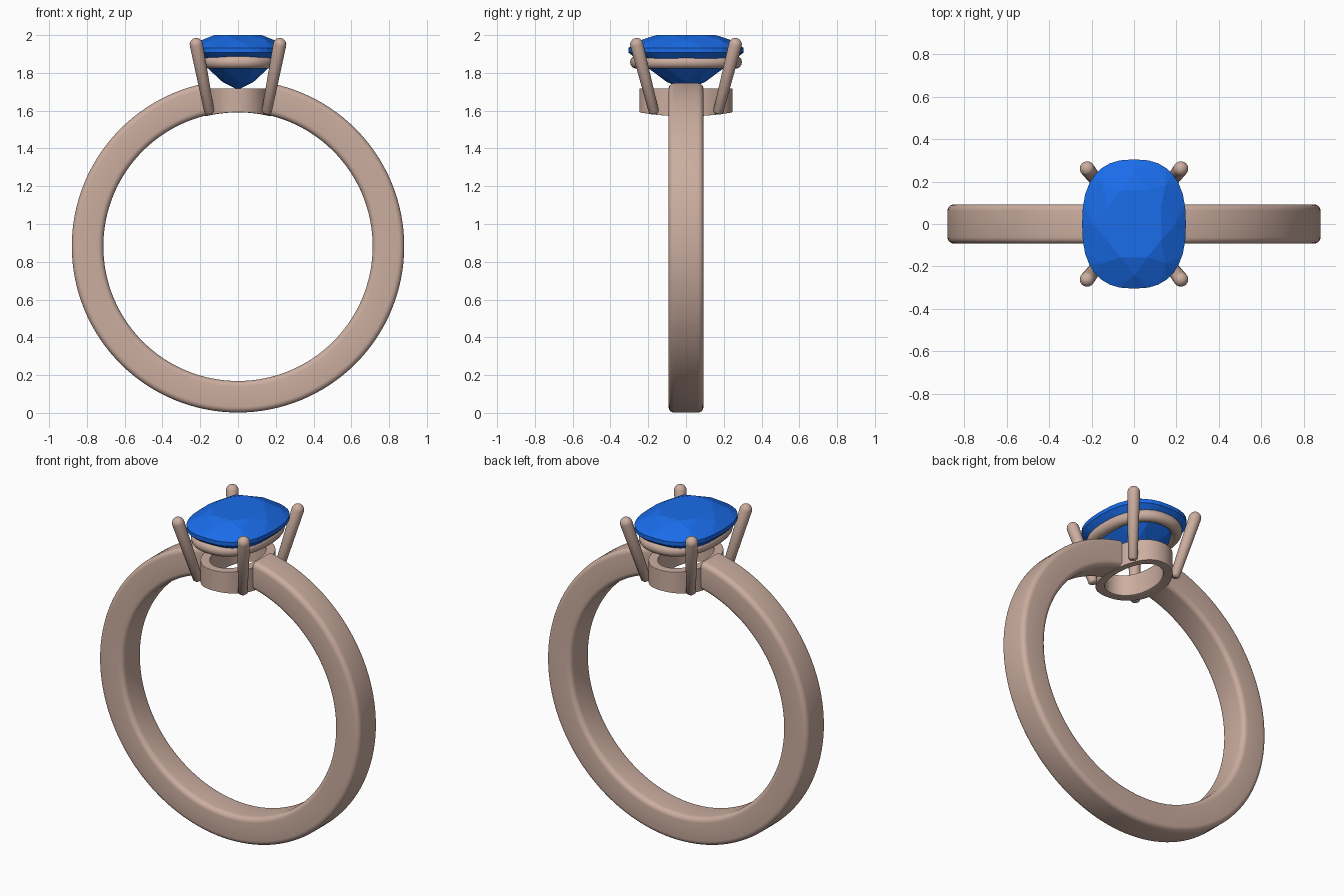
import bpy, bmesh, math
from mathutils import Vector

if "Cube" in bpy.data.objects:
    bpy.data.objects.remove(bpy.data.objects["Cube"])


def material(name, rgb):
    m = bpy.data.materials.new(name)
    m.diffuse_color = (*rgb, 1)
    m.use_nodes = True
    m.node_tree.nodes["Principled BSDF"].inputs["Base Color"].default_value = m.diffuse_color
    return m


METAL = material("rose_metal", (0.60, 0.42, 0.35))
BLUE = material("blue_stone", (0.01, 0.15, 0.82))


def finish(name, bm, mat, angle=None):
    bmesh.ops.recalc_face_normals(bm, faces=bm.faces[:])
    me = bpy.data.meshes.new(name)
    bm.to_mesh(me)
    bm.free()
    ob = bpy.data.objects.new(name, me)
    bpy.context.collection.objects.link(ob)
    me.materials.append(mat)
    if angle:
        bpy.ops.object.select_all(action='DESELECT')
        ob.select_set(True)
        bpy.context.view_layer.objects.active = ob
        bpy.ops.object.shade_smooth_by_angle(angle=math.radians(angle))
    return ob


def loft(name, rings, closed, angle=40):
    """Skin a list of equal-length point rings; cap the ends unless closed."""
    bm = bmesh.new()
    vs = [[bm.verts.new(p) for p in r] for r in rings]
    n = len(vs[0])
    for i in range(len(vs) - (0 if closed else 1)):
        a, b = vs[i], vs[(i + 1) % len(vs)]
        for j in range(n):
            k = (j + 1) % n
            bm.faces.new((a[j], a[k], b[k], b[j]))
    if not closed:
        bm.faces.new(vs[0])
        bm.faces.new(vs[-1])
    return finish(name, bm, METAL, angle)


def cushion(a, b, t, e):
    """Point on a superellipse with half sizes a, b."""
    c, s = math.cos(t), math.sin(t)
    return (a * math.copysign(abs(c) ** (2 / e), c),
            b * math.copysign(abs(s) ** (2 / e), s))


def round_rect(w, h, r, n=5):
    pts = []
    for q, (sx, sy) in enumerate([(1, 1), (-1, 1), (-1, -1), (1, -1)]):
        for i in range(n + 1):
            t = math.pi / 2 * (q + i / n)
            pts.append((sx * (w / 2 - r) + r * math.cos(t),
                        sy * (h / 2 - r) + r * math.sin(t)))
    return pts


TAU = 2 * math.pi
CZ, R_OUT, R_IN = 0.882, 0.88, 0.713

# band: rounded section swept round the finger, open at the collar
section = round_rect(R_OUT - R_IN, 0.185, 0.03)
gap, steps = math.radians(11), 120
rings = []
for i in range(steps + 1):
    t = gap + (TAU - 2 * gap) * i / steps
    rings.append([((0.5 * (R_OUT + R_IN) + u) * math.sin(t), v,
                   CZ + (0.5 * (R_OUT + R_IN) + u) * math.cos(t)) for u, v in section])
loft("band", rings, False)

# lower collar: oval wall with its underside following the finger hole
wall = round_rect(0.05, 1.0, 0.012, 3)
rings = []
for i in range(64):
    t = TAU * i / 64
    ring = []
    for u, v in wall:
        x, y = cushion(0.15 + u, 0.222 + u, t, 2.15)
        low = CZ + math.sqrt(R_IN ** 2 - x * x) - 0.004
        ring.append((x, y, low + (1.718 - low) * (v + 0.5)))
    rings.append(ring)
loft("lower_collar", rings, True)

# upper gallery: round wire cushion under the stone
rings = []
for i in range(72):
    t = TAU * i / 72
    ring = []
    for j in range(14):
        p = TAU * j / 14
        x, y = cushion(0.188 + 0.034 * math.cos(p), 0.262 + 0.034 * math.cos(p), t, 2.3)
        ring.append((x, y, 1.857 + 0.035 * math.sin(p)))
    rings.append(ring)
loft("upper_gallery", rings, True)

# four claws: leaning tapered rods with domed tips
for sx in (-1, 1):
    for sy in (-1, 1):
        base = Vector((sx * 0.15, sy * 0.168, 1.585))
        tip = Vector((sx * 0.221, sy * 0.261, 1.95))
        axis = (tip - base).normalized()
        side = axis.orthogonal().normalized()
        other = axis.cross(side)
        length = (tip - base).length
        profile = [(0, 0.018), (0.01, 0.027), (length, 0.035)]
        profile += [(length + 0.035 * math.sin(a), 0.035 * math.cos(a))
                    for a in (math.radians(d) for d in (15, 30, 45, 60, 75, 86))]
        rings = [[base + axis * h + (side * math.cos(TAU * k / 20)
                                     + other * math.sin(TAU * k / 20)) * r
                  for k in range(20)] for h, r in profile]
        loft("claw_" + ("left" if sx < 0 else "right") + ("_front" if sy < 0 else "_back"),
             rings, False, 50)

# faceted stone: convex skin over table, crown, girdle, pavilion and culet rings
bm = bmesh.new()
for scale, z, count, shift in [(0.55, 2.0, 8, 0.5), (0.80, 1.972, 8, 0),
                               (1.0, 1.932, 32, 0), (1.0, 1.908, 32, 0),
                               (0.66, 1.817, 8, 0.5), (0.33, 1.751, 8, 0),
                               (0.05, 1.717, 8, 0.5)]:
    for i in range(count):
        x, y = cushion(0.245, 0.305, TAU * (i + shift) / count, 2.5)
        bm.verts.new((x * scale, y * scale, z))
res = bmesh.ops.convex_hull(bm, input=bm.verts[:])
loose = [v for v in bm.verts if not v.link_faces]
bmesh.ops.delete(bm, geom=loose, context='VERTS')
bmesh.ops.dissolve_limit(bm, angle_limit=math.radians(1), verts=bm.verts[:], edges=bm.edges[:])
finish("stone", bm, BLUE)
